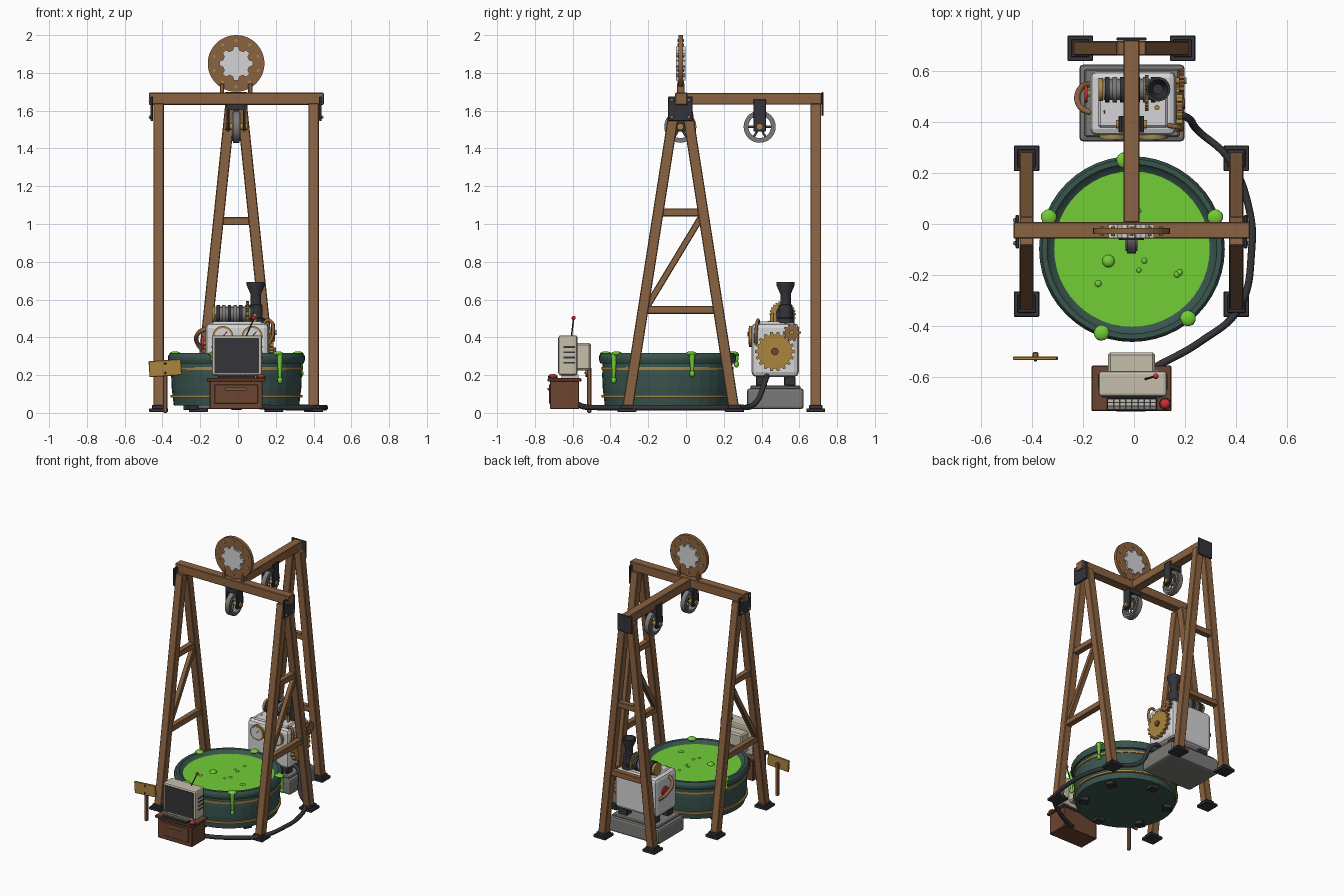
import bpy, bmesh, math, random
from mathutils import Vector, Matrix

old = bpy.data.objects.get("Cube")
if old:
    bpy.data.objects.remove(old, do_unlink=True)
random.seed(4)


def material(name, r, g, b):
    m = bpy.data.materials.new(name)
    m.use_nodes = True
    m.diffuse_color = (r, g, b, 1)
    m.node_tree.nodes["Principled BSDF"].inputs["Base Color"].default_value = (r, g, b, 1)
    return m


WOOD = material("oak wood", .26, .125, .052)
CRATE = material("red brown wood", .15, .06, .032)
TEAL = material("dark teal", .042, .09, .076)
SLIME = material("slime green", .17, .61, .038)
IRON = material("dark iron", .035, .036, .042)
CREAM = material("cream plastic", .56, .52, .41)
WHITE = material("pale enamel", .66, .66, .68)
GREY = material("stone grey", .2, .195, .185)
BRASS = material("brass", .41, .24, .05)
RED = material("red", .6, .025, .03)


def finish(name, bm, mat, bevel=0, smooth=True, matrix=None):
    bmesh.ops.recalc_face_normals(bm, faces=bm.faces)
    me = bpy.data.meshes.new(name)
    bm.to_mesh(me)
    bm.free()
    ob = bpy.data.objects.new(name, me)
    bpy.context.collection.objects.link(ob)
    me.materials.append(mat)
    if matrix:
        ob.matrix_world = matrix
    if bevel:
        mod = ob.modifiers.new("bevel", 'BEVEL')
        mod.width, mod.segments = bevel, 2 if bevel > .01 else 1
    elif smooth:
        bpy.ops.object.select_all(action='DESELECT')
        bpy.context.view_layer.objects.active = ob
        ob.select_set(True)
        bpy.ops.object.shade_smooth_by_angle(angle=math.radians(35))
    return ob


def frame(a, axis):
    return Matrix.Translation(a) @ Vector(axis).to_track_quat('Z', 'Y').to_matrix().to_4x4()


def box(name, loc, size, mat, bevel=0, rot=None):
    bm = bmesh.new()
    bmesh.ops.create_cube(bm, size=1)
    bmesh.ops.scale(bm, vec=size, verts=bm.verts)
    m = Matrix.Translation(loc)
    return finish(name, bm, mat, bevel, False, m @ rot if rot else m)


def beam(name, a, b, w, mat=WOOD, d=None):
    a, b = Vector(a), Vector(b)
    bm = bmesh.new()
    bmesh.ops.create_cube(bm, size=1)
    bmesh.ops.scale(bm, vec=(w, d or w, (b - a).length), verts=bm.verts)
    return finish(name, bm, mat, .004, False, frame((a + b) / 2, b - a))


def cyl(name, a, b, r, mat, r2=None, n=20):
    a, b = Vector(a), Vector(b)
    bm = bmesh.new()
    bmesh.ops.create_cone(bm, cap_ends=True, segments=n, radius1=r,
                          radius2=r if r2 is None else r2, depth=(b - a).length)
    return finish(name, bm, mat, matrix=frame((a + b) / 2, b - a))


def ball(name, loc, r, mat, squash=1):
    bm = bmesh.new()
    bmesh.ops.create_uvsphere(bm, u_segments=14, v_segments=8, radius=r)
    bmesh.ops.scale(bm, vec=(1, 1, squash), verts=bm.verts)
    return finish(name, bm, mat, matrix=Matrix.Translation(loc))


def lathe(name, loc, profile, mat, axis=(0, 0, 1), n=40, smooth=True):
    bm = bmesh.new()
    vs = [bm.verts.new((r, 0, z)) for r, z in profile]
    es = [bm.edges.new(p) for p in zip(vs, vs[1:])]
    bmesh.ops.spin(bm, geom=vs + es, axis=(0, 0, 1), cent=(0, 0, 0), angle=math.tau, steps=n)
    bmesh.ops.remove_doubles(bm, verts=bm.verts, dist=1e-5)
    return finish(name, bm, mat, 0, smooth, frame(loc, axis))


def ring(name, loc, r_in, r_out, h, mat, axis=(0, 0, 1), n=40):
    return lathe(name, loc, [(r_in, -h / 2), (r_out, -h / 2), (r_out, h / 2), (r_in, h / 2), (r_in, -h / 2)],
                 mat, axis, n)


def gear(name, loc, r, teeth, depth, thick, mat, axis):
    bm = bmesh.new()
    vs = []
    for i in range(teeth):
        for k, rr in ((-.32, r - depth), (-.18, r), (.18, r), (.32, r - depth)):
            t = math.tau * (i + k) / teeth
            vs.append(bm.verts.new((rr * math.cos(t), rr * math.sin(t), -thick / 2)))
    top = bmesh.ops.extrude_face_region(bm, geom=[bm.faces.new(vs)])
    bmesh.ops.translate(bm, vec=(0, 0, thick), verts=[v for v in top["geom"] if isinstance(v, bmesh.types.BMVert)])
    return finish(name, bm, mat, 0, False, frame(loc, axis))


def tube(name, pts, r, mat):
    cu = bpy.data.curves.new(name, 'CURVE')
    cu.dimensions, cu.bevel_depth, cu.bevel_resolution, cu.use_fill_caps = '3D', r, 2, True
    sp = cu.splines.new('BEZIER')
    sp.bezier_points.add(len(pts) - 1)
    for bp, p in zip(sp.bezier_points, pts):
        bp.co, bp.handle_left_type, bp.handle_right_type = p, 'AUTO', 'AUTO'
    cu.materials.append(mat)
    ob = bpy.data.objects.new(name, cu)
    bpy.context.collection.objects.link(ob)


X, Y, CX = (1, 0, 0), (0, 1, 0), -.01

# Timber gantry: two beams and three A-frames
beam("cross_beam", (-.472, -.025, 1.663), (.454, -.025, 1.663), .065)
beam("rear_beam", (CX, .005, 1.663), (CX, .72, 1.663), .063)


def a_frame(name, place, half, low, high, brace):
    # place(s, z) maps a sideways offset and height to a point
    at = lambda s, z: place(s * (half + (.03 - half) * z / 1.63), z)
    for s in (-1, 1):
        beam(name + "_leg", at(s, .02), at(s, 1.635), .056)
        box(name + "_foot", place(s * half, .014), (.1, .1, .02), IRON, .003)
        box(name + "_shoe", place(s * half, .03), (.07, .07, .025), IRON, .003)
    for z in (low, high):
        beam(name + "_rung", at(-1, z), at(1, z), .042)
    if brace:
        beam(name + "_brace", at(-.9, low + .02), at(.85, high - .03), .034)


for s in (-1, 1):
    x = CX + s * .41
    a_frame("side_frame", lambda o, z: Vector((x, -.028 + o, z)), .285, .545, 1.062, True)
    box("gusset_plate", (x + s * .036, -.03, 1.61), (.014, .13, .13), IRON, .003)
    for dy in (-.045, .045):
        for z in (1.565, 1.655):
            ball("gusset_bolt", (x + s * .044, -.03 + dy, z), .009, GREY)
a_frame("rear_frame", lambda o, z: Vector((CX + o, .687, z)), .2, .5, 1.015, False)
box("rear_gusset", (CX, .723, 1.635), (.118, .012, .125), IRON, .003)

# Hanging pulleys
for y, top in ((-.03, 1.635), (.39, 1.66)):
    c = Vector((CX, y, 1.515))
    ring("pulley_rim", c, .062, .085, .034, GREY, X, 32)
    ring("pulley_groove", c, .06, .075, .046, GREY, X, 32)
    for i in range(3):
        d = Vector((0, math.cos(i * math.pi / 3), math.sin(i * math.pi / 3))) * .066
        beam("pulley_spoke", c - d, c + d, .012, GREY)
    cyl("pulley_axle", c - Vector((.06, 0, 0)), c + Vector((.06, 0, 0)), .017, BRASS)
    for s in (-1, 1):
        box("pulley_cheek", (CX + s * .043, y, (top + 1.49) / 2), (.014, .066, top - 1.49), IRON, .003)
    box("pulley_block", (CX, y, 1.618), (.09, .066, .03), IRON)

# Crowning medallion
mc = Vector((CX, -.028, 1.85))
ring("medallion_ring", mc, .05, .15, .024, WOOD, Y, 48)
gear("medallion_gear", mc, .09, 8, .018, .052, WHITE, Y)
for i in range(10):
    t = math.tau * (i + .5) / 10
    p = mc + Vector((math.cos(t), 0, math.sin(t))) * .122
    cyl("medallion_rivet", p - Vector((0, .018, 0)), p + Vector((0, .018, 0)), .008, BRASS, n=10)
for s in (-1, 1):
    box("medallion_stand", (CX + s * .075, -.028, 1.715), (.022, .04, .06), WOOD, .003)

# Slime tub
tx, ty = -.008, -.098
lathe("tub_body", (tx, ty, 0), [(0, .04), (.332, .04), (.343, .13), (.346, .2), (.342, .28)], TEAL, n=36, smooth=False)
lathe("tub_rim", (tx, ty, 0), [(.3, .26), (.355, .262), (.363, .28), (.363, .3), (.352, .316), (.332, .316),
                               (.322, .302), (.302, .292), (.3, .26)], TEAL, n=48)
cyl("slime_surface", (tx, ty, .25), (tx, ty, .293), .304, SLIME, n=48)
for z in (.088, .235):
    ring("tub_band", (tx, ty, z), .32, .35, .014, BRASS, n=36)
for i in range(6):
    t = math.tau * (i + .5) / 6
    box("tub_foot", (tx + .28 * math.cos(t), ty + .28 * math.sin(t), .03), (.06, .06, .03), IRON, .004, Matrix.Rotation(t, 4, 'Z'))
for deg, drop in ((95, .05), (21, .1), (-51, .135), (-110, .02), (159, .05)):
    d = Vector((math.cos(math.radians(deg)), math.sin(math.radians(deg)), 0))
    c = Vector((tx, ty, 0))
    ball("slime_splat", c + d * .348 + Vector((0, 0, .312)), .031, SLIME, .45)
    cyl("slime_drip", c + d * .366 + Vector((0, 0, .31 - drop)), c + d * .364 + Vector((0, 0, .31)), .008, SLIME, .016, 12)
    ball("slime_drop", c + d * .366 + Vector((0, 0, .308 - drop)), .014, SLIME, 1.3)
ball("slime_bubble", (-.1, -.145, .292), .025, SLIME, .7)
for i in range(9):
    t, r = random.uniform(0, math.tau), random.uniform(.05, .24)
    ball("slime_bubble", (tx + r * math.cos(t), ty + r * math.sin(t), .292), random.uniform(.008, .014), SLIME, .7)

# Engine
box("engine_base", (-.008, .473, .075), (.412, .3, .11), GREY, .015)
box("engine_plinth", (-.008, .473, .135), (.37, .265, .02), GREY, .006)
for sx in (-.12, .11):
    for y in (.4, .55):
        box("engine_mount", (sx, y, .168), (.07, .06, .05), IRON, .004)
box("engine_body", (-.004, .472, .333), (.335, .25, .285), WHITE, .025)
box("engine_lid", (-.004, .472, .474), (.27, .19, .022), WHITE, .008)
gear("large_gear", (.178, .47, .325), .105, 18, .015, .022, BRASS, X)
gear("small_gear", (.186, .56, .425), .048, 10, .011, .022, WOOD, X)
cyl("large_gear_hub", (.16, .47, .325), (.2, .47, .325), .02, CRATE)
cyl("small_gear_hub", (.16, .56, .425), (.205, .56, .425), .013, BRASS)
for x, z in ((-.08, .405), (.075, .405)):
    cyl("gauge_case", (x, .36, z), (x, .334, z), .055, BRASS, n=24)
    cyl("gauge_dial", (x, .345, z), (x, .331, z), .044, WHITE, n=24)
    beam("gauge_needle", (x, .329, z), (x + .022, .329, z + .025), .006, RED, .003)
cyl("winch_drum", (-.12, .525, .522), (.085, .525, .522), .04, GREY)
for i in range(7):
    x = -.105 + i * .03
    ring("winch_rope", (x, .525, .522), .03, .05, .018, GREY if i % 2 else IRON, X, 24)
cyl("winch_flange", (-.138, .525, .522), (-.122, .525, .522), .045, BRASS)
gear("winch_gear", (.05, .512, .522), .07, 24, .006, .014, BRASS, X)
lathe("chimney", (.094, .527, 0), [(0, .47), (.048, .47), (.048, .5), (.036, .505), (.036, .57), (.028, .575),
                                  (.028, .63), (.048, .675), (.048, .692), (.038, .692), (.02, .62), (0, .62)], IRON, n=24)
cyl("brass_valve", (.09, .455, .47), (.09, .455, .525), .01, BRASS)
tube("side_pipe", [(-.16, .55, .31), (-.21, .53, .36), (-.212, .46, .42), (-.16, .435, .45), (-.11, .44, .478)], .012, WOOD)
tube("front_pipe", [(.13, .385, .47), (.165, .38, .49), (.185, .37, .42), (.16, .37, .36)], .009, WOOD)
cyl("valve_post", (-.16, .51, .37), (-.19, .51, .37), .012, BRASS)
cyl("valve_wheel", (-.182, .51, .37), (-.194, .51, .37), .034, RED)

# Hose from the engine to the console
tube("hose", [(.14, .43, .2), (.2, .42, .17), (.25, .365, .05), (.37, .255, .03), (.452, .05, .028), (.46, -.1, .028),
              (.41, -.33, .028), (.26, -.46, .028), (.1, -.55, .035), (.04, -.58, .05)], .015, IRON)

# Console: crate, monitor, keyboard
box("console_crate", (-.01, -.643, .095), (.28, .155, .15), CRATE, .004)
box("console_top", (-.01, -.643, .175), (.312, .178, .018), CRATE, .004)
box("drawer_front", (-.01, -.722, .1), (.23, .006, .1), CRATE, .002)
box("drawer_handle", (-.012, -.728, .126), (.115, .012, .014), BRASS, .003)
box("monitor_case", (-.005, -.625, .305), (.266, .1, .212), CREAM, .012)
box("monitor_back", (-.01, -.545, .297), (.185, .085, .145), CREAM, .01)
box("monitor_base", (-.005, -.615, .192), (.2, .09, .02), CREAM)
box("monitor_screen", (-.007, -.6755, .304), (.235, .006, .185), IRON)
for s in (-1, 1):
    for i in range(4):
        box("monitor_vent", (-.005 + s * .133, -.618, .265 + .028 * i), (.004, .06, .009), IRON)
box("keyboard", (-.008, -.705, .19), (.196, .05, .016), IRON, .003)
for r in range(3):
    for k in range(8):
        box("key", (-.092 + .024 * k, -.719 + .014 * r, .2), (.018, .01, .007), CREAM if r else GREY)
cyl("button_collar", (.122, -.703, .182), (.122, -.703, .192), .024, IRON)
ball("red_button", (.122, -.703, .193), .02, RED, .7)
cyl("antenna", (.04, -.607, .4), (.085, -.595, .5), .004, IRON, n=8)
ball("antenna_tip", (.085, -.595, .503), .011, RED)

# Signpost
beam("sign_post", (-.385, -.512, 0), (-.385, -.512, .24), .022)
box("sign_board", (-.385, -.525, .237), (.172, .014, .085), BRASS, .003, Matrix.Rotation(math.radians(-4), 4, 'Y'))
for s in (-1, 1):
    ball("sign_nail", (-.385, -.532, .237 + s * .025), .006, IRON)
